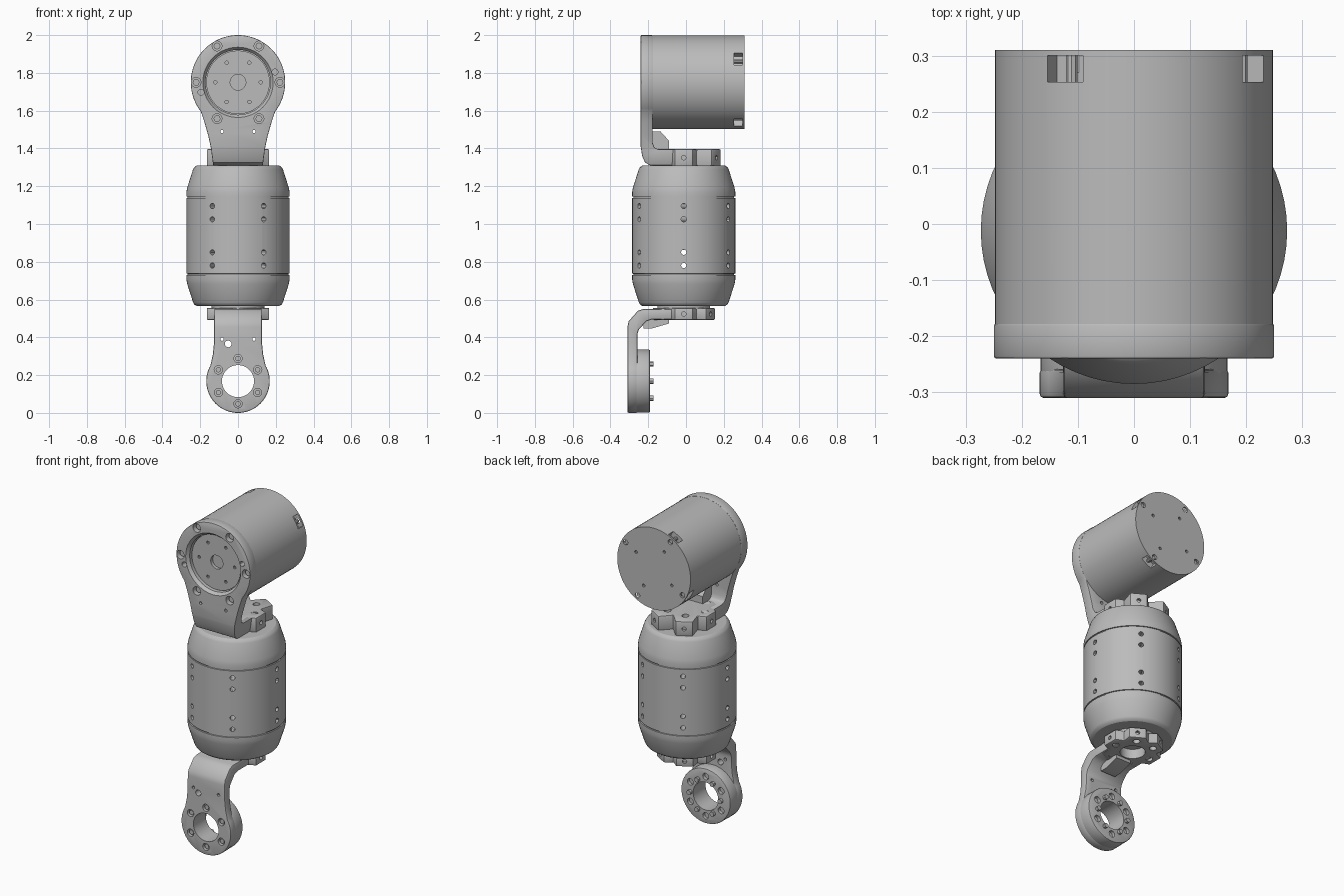
import bpy, bmesh
from math import cos, sin, radians, pi
from mathutils import Vector, Matrix

cube = bpy.data.objects.get("Cube")
if cube:
    bpy.data.objects.remove(cube, do_unlink=True)

GREY = (0.5, 0.5, 0.5, 1)
metal = bpy.data.materials.new("grey metal")
metal.use_nodes = True
metal.diffuse_color = GREY
metal.node_tree.nodes["Principled BSDF"].inputs["Base Color"].default_value = GREY

parts = []


def finish(name, bm):
    bmesh.ops.recalc_face_normals(bm, faces=bm.faces)
    mesh = bpy.data.meshes.new(name)
    bm.to_mesh(mesh)
    bm.free()
    mesh.materials.append(metal)
    ob = bpy.data.objects.new(name, mesh)
    bpy.context.collection.objects.link(ob)
    parts.append(ob)
    return ob


def prism(name, outline, axis, a, b):
    """Outline extruded along an axis; outline is in the other two axes."""
    def at(p, d):
        return {"x": (d, *p), "y": (p[0], d, p[1]), "z": (*p, d)}[axis]
    bm = bmesh.new()
    face = bm.faces.new([bm.verts.new(at(p, a)) for p in outline])
    top = bmesh.ops.extrude_face_region(bm, geom=[face])["geom"]
    shift = Vector(at((0, 0), b - a))
    bmesh.ops.translate(bm, vec=shift, verts=[v for v in top if isinstance(v, bmesh.types.BMVert)])
    return finish(name, bm)


def rod(name, p, q, r, r2=None, n=24):
    """Cylinder or cone between two points."""
    p, q = Vector(p), Vector(q)
    m = Matrix.Translation((p + q) / 2) @ (q - p).to_track_quat("Z", "Y").to_matrix().to_4x4()
    bm = bmesh.new()
    bmesh.ops.create_cone(bm, cap_ends=True, segments=n, radius1=r, radius2=r if r2 is None else r2,
                          depth=(q - p).length, matrix=m)
    return finish(name, bm)


def lathe(name, profile, y, n=64):
    """Closed solid turned about a vertical axis."""
    bm = bmesh.new()
    rings = [[bm.verts.new((r * cos(2 * pi * i / n), y + r * sin(2 * pi * i / n), z))
              for i in range(n)] for r, z in profile]
    for lo, hi in zip(rings, rings[1:]):
        for i in range(n):
            bm.faces.new((lo[i], lo[(i + 1) % n], hi[(i + 1) % n], hi[i]))
    bm.faces.new(rings[0])
    bm.faces.new(rings[-1])
    return finish(name, bm)


def apply(ob, mod):
    bpy.context.view_layer.objects.active = ob
    bpy.ops.object.modifier_apply(modifier=mod.name)


def boolean(ob, tool, op="DIFFERENCE", keep=False):
    mod = ob.modifiers.new("cut", "BOOLEAN")
    mod.operation, mod.object, mod.solver = op, tool, "EXACT"
    apply(ob, mod)
    if not keep:
        parts.remove(tool)
        bpy.data.objects.remove(tool, do_unlink=True)


def bevel(ob, width, segments=2):
    mod = ob.modifiers.new("bevel", "BEVEL")
    mod.width, mod.segments, mod.limit_method, mod.angle_limit = width, segments, "ANGLE", radians(40)
    apply(ob, mod)


def drill_y(ob, x, z, y0, y1, r, r2=None, n=16):
    boolean(ob, rod("cutter", (x, y0, z), (x, y1, z), r, r2, n))


def arc(cx, cy, r, a0, a1, n):
    return [(cx + r * cos(radians(a0 + (a1 - a0) * i / n)),
             cy + r * sin(radians(a0 + (a1 - a0) * i / n))) for i in range(n + 1)]


def polar(r, deg):
    return r * cos(radians(deg)), r * sin(radians(deg))


def mirrored(pts):
    return [(-x, z) for x, z in pts]


TOP, LOW, MID, AXIS = 1.75, 0.168, 0.9375, -0.012

# Barrel housing with tapered end caps and seam grooves
half = [(0.273, 0.2), (0.267, 0.201), (0.267, 0.207), (0.273, 0.208), (0.273, 0.232),
        (0.269, 0.255), (0.238, 0.352), (0.231, 0.364), (0.218, 0.372)]
profile = [(r, MID - z) for r, z in reversed(half)] + [(r, MID + z) for r, z in half]
barrel = lathe("barrel_housing", profile, AXIS)
for angle in (0, 60, 120):
    dx, dy = polar(0.35, angle)
    for z in (0.78, 0.85, 1.025, 1.095):
        boolean(barrel, rod("cutter", (-dx, AXIS - dy, z), (dx, AXIS + dy, z), 0.014, n=12))

# Motor can lying along y, with rear notches and screws
motor = rod("motor_can", (0, -0.18, TOP), (0, 0.31, TOP), 0.248, n=72)
hub = rod("motor_output_hub", (0, -0.205, TOP), (0, -0.17, TOP), 0.168, n=48)
drill_y(hub, 0, TOP, -0.25, -0.185, 0.042)
for k in range(6):
    x, z = polar(0.12, 60 * k)
    drill_y(hub, x, TOP + z, -0.25, -0.19, 0.009, n=10)
for angle in (30, 120, 210, 300):
    notch = prism("cutter", [(0.21, -0.037), (0.28, -0.037), (0.28, 0.037), (0.21, 0.037)], "y", 0.253, 0.3)
    notch.data.transform(Matrix.Translation((0, 0, TOP)) @ Matrix.Rotation(-radians(angle), 4, "Y"))
    boolean(motor, notch)
    x, z = polar(0.222, angle)
    drill_y(motor, x, TOP + z, 0.27, 0.33, 0.016)
    rod("rear_screw", (x, 0.25, TOP + z), (x, 0.302, TOP + z), 0.011, n=10)
    x, z = polar(0.14, angle)
    drill_y(motor, x, TOP + z, 0.29, 0.33, 0.009, n=10)

# Upper bracket: front outline crossed with a bent side profile
flank = [(0.178, 1.54), (0.158, 1.47), (0.143, 1.4), (0.13, 1.3)]
upper = prism("upper_bracket", arc(0, TOP, 0.25, -38, 218, 56) + mirrored(flank) + flank[::-1], "y", -0.3, 0.1)
bend = [(-0.24, 2.05), (-0.24, 1.41), (-0.232, 1.36), (-0.217, 1.326), (-0.19, 1.31), (0, 1.31),
        (0, 1.395), (-0.145, 1.395), (-0.167, 1.405), (-0.177, 1.43), (-0.177, 2.05)]
boolean(upper, prism("cutter", bend, "x", -0.4, 0.4), "INTERSECT")
bevel(upper, 0.008)
drill_y(upper, 0, TOP, -0.3, -0.1, 0.172, n=48)
drill_y(upper, 0, TOP, -0.245, -0.222, 0.19, 0.172, n=48)
for k in range(6):
    x, z = polar(0.222, 60 * k)
    drill_y(upper, x, TOP + z, -0.3, -0.195, 0.026)
    rod("bracket_screw", (x, -0.22, TOP + z), (x, -0.18, TOP + z), 0.018, n=12)
for x, z, r in ((0.085, 1.49, 0.009), (-0.085, 1.49, 0.009), (0.196, 1.805, 0.016), (-0.196, 1.697, 0.016)):
    drill_y(upper, x, z, -0.3, -0.1, r, n=12)

# Lower bracket: bent arm ending in an eye
flank = [(0.133, 0.31), (0.127, 0.37), (0.125, 0.6)]
lower = prism("lower_bracket", arc(0, LOW, 0.168, 150, 390, 48) + flank + mirrored(flank[::-1]), "y", -0.4, 0.1)
bend = [(-0.31, -0.1), (-0.31, 0.455), (-0.304, 0.485), (-0.255, 0.54), (-0.225, 0.55), (0, 0.55),
        (0, 0.495), (-0.18, 0.495), (-0.21, 0.485), (-0.25, 0.44), (-0.258, 0.415), (-0.258, -0.1)]
boolean(lower, prism("cutter", bend, "x", -0.4, 0.4), "INTERSECT")
bevel(lower, 0.007)
eye = rod("lower_eye_boss", (0, -0.29, LOW), (0, -0.19, LOW), 0.167, n=56)
bevel(eye, 0.007)
for ob in (lower, eye):
    drill_y(ob, 0, LOW, -0.4, 0, 0.085, n=40)
for k in range(6):
    x, z = polar(0.12, 30 + 60 * k)
    drill_y(lower, x, LOW + z, -0.4, -0.28, 0.022)
    rod("eye_screw", (x, -0.302, LOW + z), (x, -0.27, LOW + z), 0.014, n=12)
    drill_y(eye, x, LOW + z, -0.21, -0.1, 0.02)
    x, z = polar(0.105, 60 * k)
    rod("eye_pin", (x, -0.21, LOW + z), (x, -0.173, LOW + z), 0.014, n=12)
for x, z, r in ((0.085, 0.39, 0.009), (-0.085, 0.39, 0.009), (-0.052, 0.365, 0.018)):
    drill_y(lower, x, z, -0.4, -0.1, r, n=12)

# Stiffening ribs inside both bends
for name, z, s in (("upper_rib", 1.4, 1), ("lower_rib", 0.495, -1)):
    back = -0.18 if s > 0 else -0.225
    rise = 0.09 if s > 0 else 0.048
    rib = [(back, z - 0.01 * s), (back, z + rise * s), (back + 0.045, z + rise * s),
           (-0.09, z + rise * 0.45 * s), (-0.09, z - 0.01 * s)]
    prism(name, rib, "x", -0.05, 0.05)


def flange(name, z0, z1, reaches):
    """Six-lugged mounting flange; one reach per lug, counted from +x."""
    pts = []
    for k, reach in enumerate(reaches):
        for r, w in ((reach, -0.048), (reach, 0.048)):
            a = radians(60 * k)
            pts.append((r * cos(a) - w * sin(a), AXIS + r * sin(a) + w * cos(a)))
        x, y = polar(0.135, 60 * k + 30)
        pts.append((x, AXIS + y))
    ob = prism(name, pts, "z", z0, z1)
    bevel(ob, 0.007)
    for k, reach in enumerate(reaches):
        x, y = polar(0.12, 60 * k)
        boolean(ob, rod("cutter", (x, AXIS + y, z0 - 0.1), (x, AXIS + y, z1 + 0.1), 0.02, n=16))
        p, q = polar(reach - 0.02, 60 * k), polar(reach + 0.05, 60 * k)
        mid = (z0 + z1) / 2
        boolean(ob, rod("cutter", (p[0], AXIS + p[1], mid), (q[0], AXIS + q[1], mid), 0.012, n=12))
    return ob


# Mounting flanges above and below the barrel
top_flange = flange("top_flange", 1.306, 1.396, (0.165, 0.2, 0.2, 0.165, 0.16, 0.16))
low_flange = flange("lower_flange", 0.492, 0.556, [0.165] * 6)
collar = rod("lower_collar", (0, AXIS, 0.55), (0, AXIS, 0.575), 0.14, n=48)
for ob in (low_flange, lower):
    boolean(ob, rod("cutter", (0, AXIS, 0.4), (0, AXIS, 0.56), 0.07, n=32))

# Smooth round surfaces, crisp edges
bpy.ops.object.select_all(action="DESELECT")
for ob in parts:
    ob.select_set(True)
bpy.context.view_layer.objects.active = parts[0]
bpy.ops.object.shade_smooth_by_angle(angle=radians(30))
